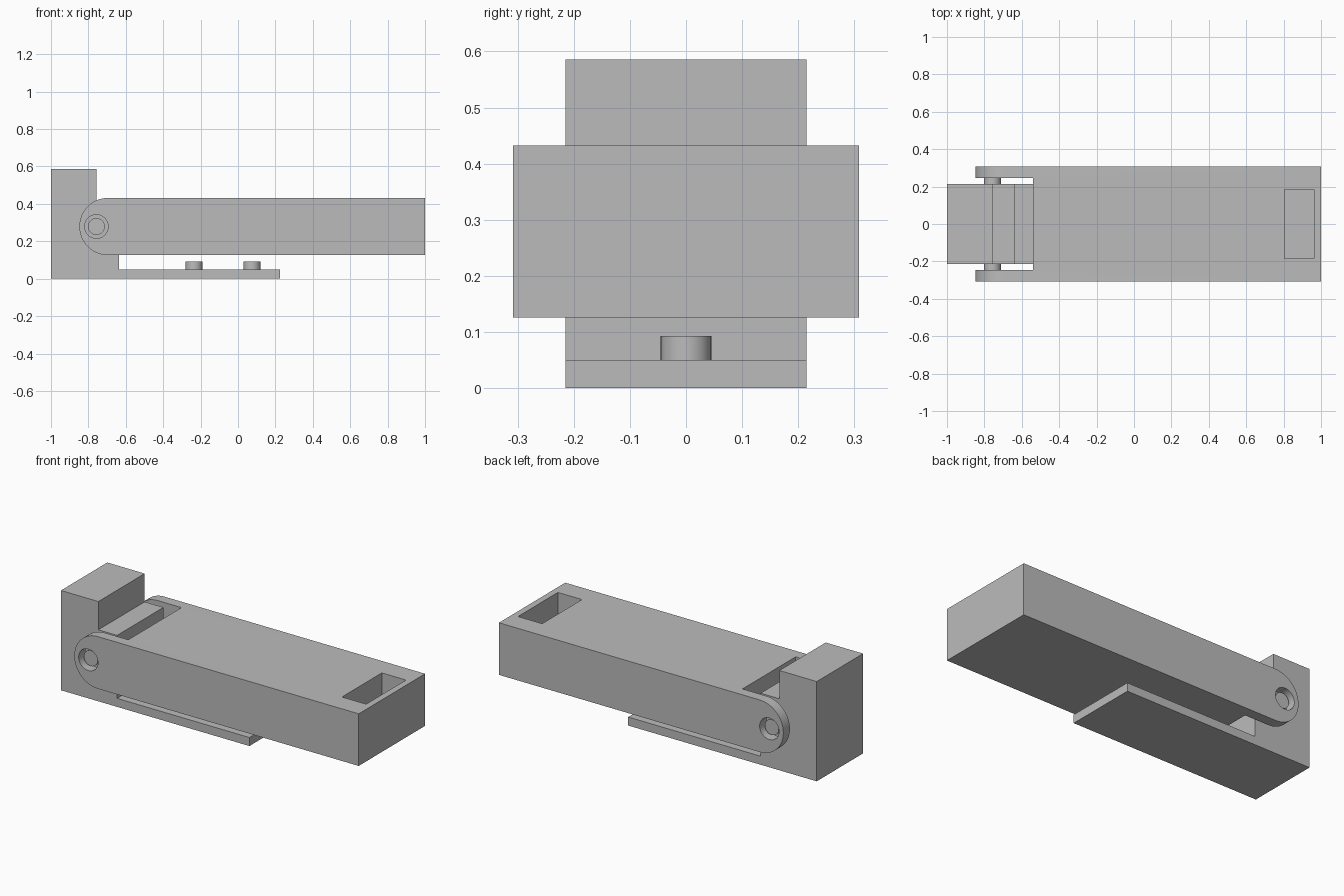
import bpy
import bmesh
import math
from mathutils import Matrix, Vector

if "Cube" in bpy.data.objects:
    bpy.data.objects.remove(bpy.data.objects["Cube"], do_unlink=True)

GREY = (0.5, 0.5, 0.5, 1.0)
grey = bpy.data.materials.new("plain grey")
grey.use_nodes = True
grey.diffuse_color = GREY
grey.node_tree.nodes["Principled BSDF"].inputs["Base Color"].default_value = GREY


def finish(name, bm):
    bmesh.ops.recalc_face_normals(bm, faces=bm.faces)
    mesh = bpy.data.meshes.new(name)
    bm.to_mesh(mesh)
    bm.free()
    mesh.materials.append(grey)
    obj = bpy.data.objects.new(name, mesh)
    bpy.context.collection.objects.link(obj)
    return obj


def prism(name, profile, half_width):
    """Extrude an (x, z) outline symmetrically along y."""
    bm = bmesh.new()
    face = bm.faces.new([bm.verts.new((x, -half_width, z)) for x, z in profile])
    new = bmesh.ops.extrude_face_region(bm, geom=[face])["geom"]
    verts = [v for v in new if isinstance(v, bmesh.types.BMVert)]
    bmesh.ops.translate(bm, verts=verts, vec=(0, 2 * half_width, 0))
    return finish(name, bm)


def box(name, x0, x1, half_width, z0, z1):
    return prism(name, [(x0, z0), (x1, z0), (x1, z1), (x0, z1)], half_width)


def cylinder(name, radius, length, centre, along_y=False):
    bm = bmesh.new()
    turn = Matrix.Rotation(math.pi / 2, 4, "X") if along_y else Matrix()
    bmesh.ops.create_cone(bm, cap_ends=True, segments=48, radius1=radius,
                          radius2=radius, depth=length,
                          matrix=Matrix.Translation(Vector(centre)) @ turn)
    return finish(name, bm)


def select(obj):
    bpy.ops.object.select_all(action="DESELECT")
    obj.select_set(True)
    bpy.context.view_layer.objects.active = obj


def cut(obj, cutter):
    cutter.hide_render = True
    mod = obj.modifiers.new("cut", "BOOLEAN")
    mod.operation = "DIFFERENCE"
    mod.solver = "EXACT"
    mod.object = cutter
    select(obj)
    bpy.ops.object.modifier_apply(modifier=mod.name)
    bpy.data.objects.remove(cutter, do_unlink=True)


# Pivot arm with one rounded end
bottom, top = 0.126, 0.432
mid, radius = (bottom + top) / 2, (top - bottom) / 2
arc_x, steps = -0.695, 32
outline = [(1, bottom), (1, top)]
for i in range(steps + 1):
    a = math.pi / 2 + math.pi * i / steps
    outline.append((arc_x + radius * math.cos(a), mid + radius * math.sin(a)))
arm = prism("pivot_arm", outline, 0.308)

# Fork slot, pin hole and end pocket
pivot_x = -0.757
cut(arm, box("slot_cutter", -1.2, -0.54, 0.247, 0, 0.6))
cut(arm, cylinder("hole_cutter", 0.063, 1, (pivot_x, 0, mid), True))
cut(arm, box("pocket_cutter", 0.805, 0.962, 0.185, 0.2, 0.6))

# Stepped bracket with its long base plate
bracket = prism("bracket", [(-1, 0), (0.225, 0), (0.225, 0.05), (-0.635, 0.05),
                            (-0.635, 0.42), (pivot_x, 0.42),
                            (pivot_x, 0.586), (-1, 0.586)], 0.215)

# Hinge pin through the bracket
pin = cylinder("hinge_pin", 0.045, 0.57, (pivot_x, 0, mid), True)

# Two round studs on the base plate
studs = [cylinder(name, 0.045, 0.053, (x, 0, 0.0665))
         for name, x in (("rear_stud", -0.235), ("front_stud", 0.075))]

# Smooth the curved sides while keeping hard edges
for part in [arm, pin] + studs:
    select(part)
    bpy.ops.object.shade_smooth_by_angle(angle=math.radians(30))
